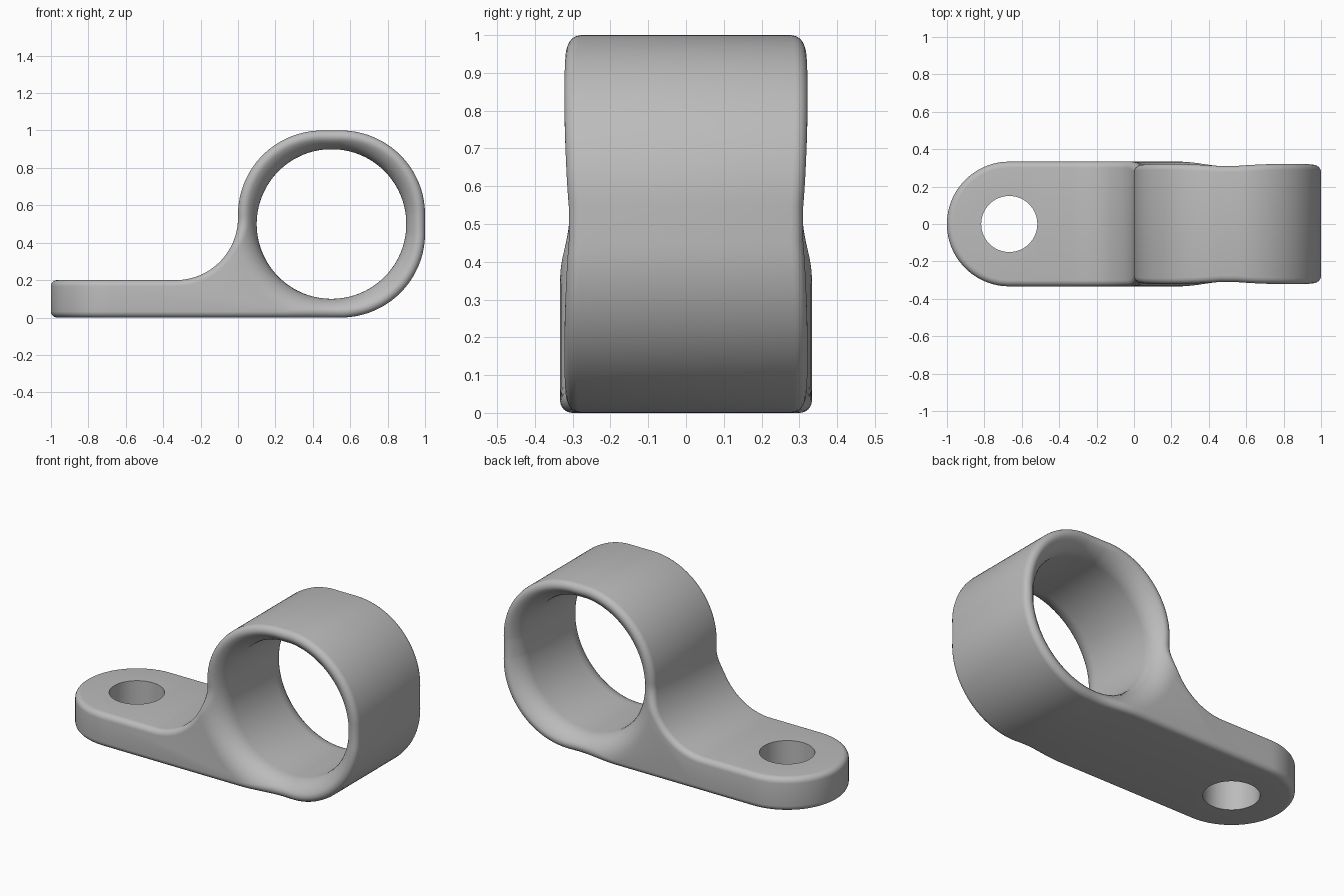
import bpy, bmesh, math
from mathutils import Vector

if "Cube" in bpy.data.objects:
    bpy.data.objects.remove(bpy.data.objects["Cube"])

W = 1 / 3            # half width
F = 0.033            # edge rounding radius
Q = 0.1333           # flare radius at the mouth of the ring
RI = 0.4             # ring bore radius
X0 = -0.667          # centre of the rounded tab end
C = Vector((0.5, 0.5))


def arc(cx, cz, r, a0, a1, n, sign=1):
    """Outline points with their outward normals."""
    out = []
    for i in range(n + 1):
        a = math.radians(a0 + (a1 - a0) * i / n)
        d = Vector((math.cos(a), math.sin(a)))
        out.append((Vector((cx, cz)) + d * r, d * sign))
    return out


def line(p, q, n):
    p, q = Vector(p), Vector(q)
    d = (q - p).normalized()
    return [(p.lerp(q, i / n), Vector((d.y, -d.x))) for i in range(n)]


# Side outline: tab underside, rounded-square ring, concave fillet, tab top
K, R, B = 0.05, 0.45, 1 / 3
outline = line((X0, 0), (0.45, 0), 60)
outline += line((0.45, 0), (0.55, 0), 4)
outline += arc(0.5 + K, 0.5 - K, R, -90, 0, 32)
outline += arc(0.5 + K, 0.5 + K, R, 0, 90, 32)
outline += arc(0.5 - K, 0.5 + K, R, 90, 180, 32)
outline += arc(-B, 0.2 + B, B, 0, -90, 32, -1)
outline += line((-B, 0.2), (X0, 0.2), 8)[1:]
outline.append((Vector((X0, 0.2)), Vector((0, 1))))


def flare(r):
    d = max(0.0, RI + Q - r)
    return W - Q + math.sqrt(max(0.0, Q * Q - d * d))


def rounding(p, n, steps=6):
    """Rolling-ball edge from the rim to the side face."""
    c = p - n * F
    rad = c - C
    d = RI + Q - rad.length
    flat = d <= 0
    yc, end = W - F, Vector((0, 1, 0))
    if not flat:
        dy = math.sqrt((Q - F) ** 2 - d * d)
        yc = W - Q + dy
        u = -rad.normalized() * d
        end = Vector((u.x, dy, u.y)).normalized()
    start, ball = Vector((n.x, 0, n.y)), Vector((c.x, yc, c.y))
    ang = start.angle(end)
    pts = [Vector((p.x, 0, p.y))]
    for i in range(steps + 1):
        t = i / steps
        v = (start * math.sin((1 - t) * ang) + end * math.sin(t * ang)) / math.sin(ang)
        pts.append(ball + v * F)
    return pts, flat


def bore_column(r, a, steps=8):
    """Flare from radius r down into the bore, then to the middle."""
    pts = []
    for i in range(steps + 1):
        t = math.sin(i / steps * math.pi / 2)
        rr = r + (RI - r) * t
        pts.append(Vector((C.x + rr * math.cos(a), flare(rr), C.y + rr * math.sin(a))))
    pts.append(Vector((pts[-1].x, 0, pts[-1].z)))
    return pts


bm = bmesh.new()


def grid(cols, closed=False):
    vs = [[bm.verts.new(p) for p in c] for c in cols]
    pairs = list(zip(vs, vs[1:]))
    if closed:
        pairs.append((vs[-1], vs[0]))
    for a, b in pairs:
        for i in range(len(a) - 1):
            bm.faces.new((a[i], b[i], b[i + 1], a[i + 1]))


edges = [rounding(p, n) for p, n in outline]
cols = [e[0] for e in edges]
curved = [i for i, e in enumerate(edges) if not e[1]]
first, last = curved[0] - 1, curved[-1] + 1


def polar(v):
    d = Vector((v.x, v.z)) - C
    return d.length, math.atan2(d.y, d.x) % math.tau


# Bore columns all round: under the rim, then along the flat web
bore = []
for i in range(first, last + 1):
    bore.append(bore_column(*polar(cols[i][-1])))
a0, a1 = polar(cols[last][-1])[1], polar(cols[first][-1])[1]
N = 20
web = [bore_column(RI + Q, a0 + (a1 - a0) * i / N) for i in range(1, N)]
flat_side = [c[-1] for c in cols[:first + 1]] + [c[0] for c in reversed(web)]
flat_side += [c[-1] for c in cols[last:]]

for s in (1, -1):
    def side(p):
        return Vector((p.x, p.y * s, p.z))
    grid([[side(p) for p in c] for c in cols])
    grid([[side(p) for p in c] for c in bore + web], True)
    bm.faces.new([bm.verts.new(side(p)) for p in flat_side])

# Rounded tab end, revolved half a turn
section = cols[0] + cols[-1][::-1]
grid([[Vector((X0 - p.y * math.sin(a), p.y * math.cos(a), p.z)) for p in section]
      for a in [math.pi * i / 48 for i in range(49)]])

bmesh.ops.remove_doubles(bm, verts=bm.verts, dist=1e-5)
bmesh.ops.recalc_face_normals(bm, faces=bm.faces)
mesh = bpy.data.meshes.new("clamp")
bm.to_mesh(mesh)
bm.free()
clamp = bpy.data.objects.new("clamp", mesh)
bpy.context.collection.objects.link(clamp)

# Grey material
mat = bpy.data.materials.new("grey")
mat.diffuse_color = (0.5, 0.5, 0.5, 1)
mat.use_nodes = True
mat.node_tree.nodes["Principled BSDF"].inputs["Base Color"].default_value = mat.diffuse_color
mesh.materials.append(mat)

# Screw hole
bpy.ops.mesh.primitive_cylinder_add(vertices=64, radius=0.15, depth=1, location=(X0, 0, 0.1))
cutter = bpy.context.object
cutter.name = "screw_hole_cutter"
cutter.hide_render = True
cutter.data.materials.append(mat)
bpy.ops.object.select_all(action='DESELECT')
clamp.select_set(True)
bpy.context.view_layer.objects.active = clamp
mod = clamp.modifiers.new("screw_hole", 'BOOLEAN')
mod.operation, mod.solver, mod.object = 'DIFFERENCE', 'EXACT', cutter
bpy.ops.object.modifier_apply(modifier=mod.name)
bpy.data.objects.remove(cutter)
bpy.ops.object.shade_smooth_by_angle(angle=math.radians(30))
